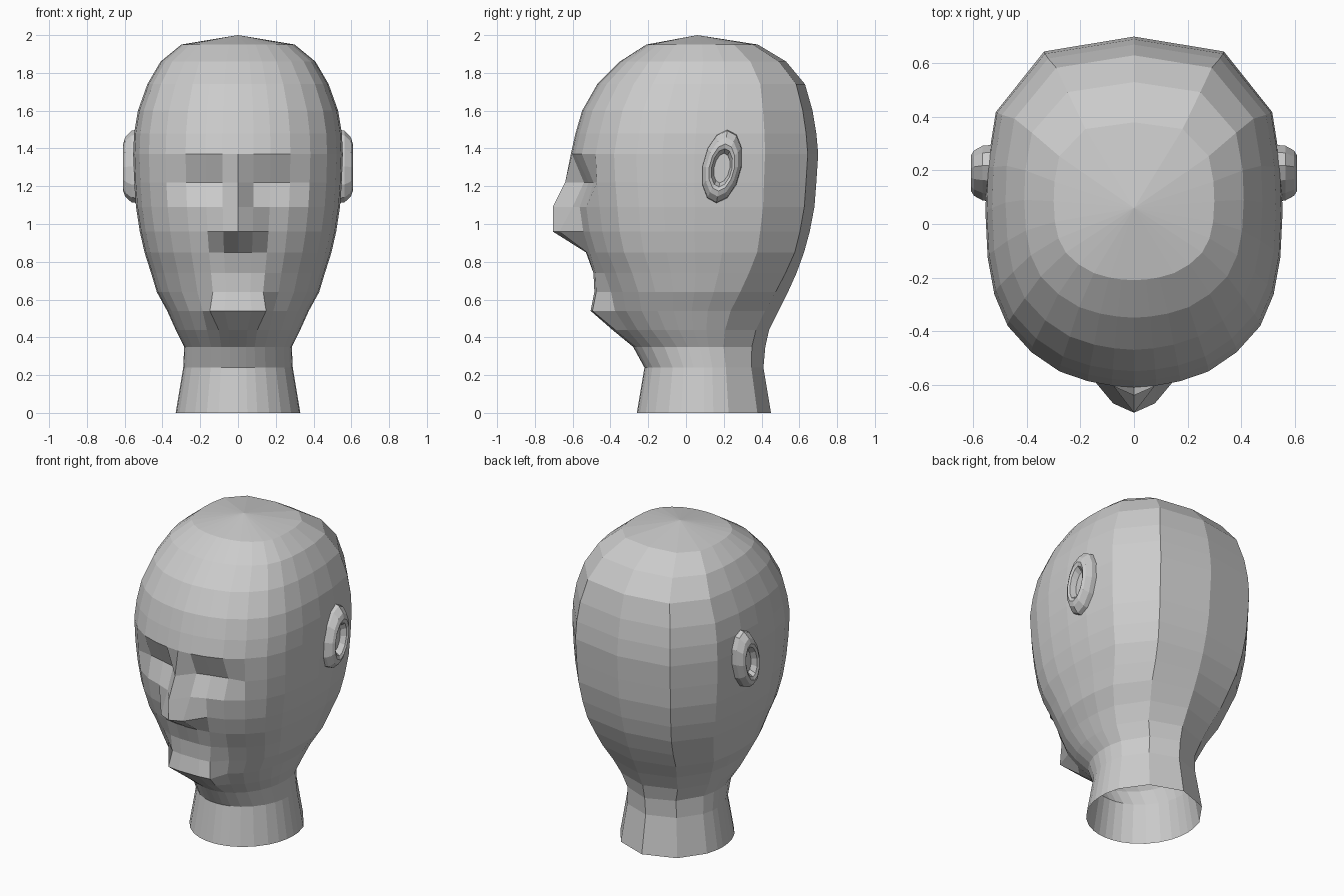
import bpy, bmesh, math

cube = bpy.data.objects.get("Cube")
if cube:
    bpy.data.objects.remove(cube, do_unlink=True)

grey = bpy.data.materials.new("plain_grey")
grey.use_nodes = True
grey.diffuse_color = (0.6, 0.6, 0.6, 1)
bsdf = next(n for n in grey.node_tree.nodes if n.type == 'BSDF_PRINCIPLED')
bsdf.inputs["Base Color"].default_value = (0.6, 0.6, 0.6, 1)


def make_object(name, bm):
    """Turn a half mesh into a flat-shaded object mirrored across x."""
    mesh = bpy.data.meshes.new(name)
    bm.to_mesh(mesh)
    bm.free()
    mesh.materials.append(grey)
    obj = bpy.data.objects.new(name, mesh)
    bpy.context.collection.objects.link(obj)
    mirror = obj.modifiers.new("mirror", 'MIRROR')
    mirror.use_clip = True
    mirror.merge_threshold = 0.0005
    return obj


def bridge(bm, lower, upper, closed=False):
    count = len(lower)
    for i in range(count if closed else count - 1):
        j = (i + 1) % count
        bm.faces.new((lower[i], lower[j], upper[j], upper[i]))


# Half outline of the skull, from the face round to the back
OUTLINE = [(0, -1), (.15, -.99), (.31, -.965), (.5, -.91), (.69, -.8), (.85, -.65),
           (.94, -.47), (.985, -.26), (1, 0), (.99, .25), (.93, .57), (.605, .915), (0, 1)]

# Rings: height, half width, front y, back y, roundness (neck) to squareness (skull)
RINGS = [(0, .33, -.26, .45, 0), (.24, .29, -.22, .41, 0), (.35, .285, -.28, .42, 0),
         (.44, .33, -.36, .44, .25), (.54, .375, -.43, .49, .4), (.64, .43, -.45, .54, .6),
         (.74, .46, -.485, .585, .8), (.85, .495, -.53, .625, 1), (.96, .52, -.565, .655, 1),
         (1.09, .54, -.585, .68, 1), (1.22, .55, -.6, .69, 1), (1.37, .555, -.61, .7, 1),
         (1.48, .55, -.585, .69, 1), (1.6, .53, -.55, .67, 1), (1.74, .48, -.47, .63, 1),
         (1.86, .41, -.35, .53, 1), (1.95, .3, -.21, .38, 1)]

# Sculpted depth of the columns nearest the middle of the face
FACE = {.44: [-.39, -.39, -.375],            # under the chin
        .54: [-.505, -.505, -.495],          # chin
        .64: [-.485, -.485, -.475],          # below the lips
        .74: [-.49, -.49, -.48],             # mouth
        .96: [-.705, -.67],                  # nose tip and nostrils
        1.09: [-.705, -.6],                  # nose ridge
        1.22: [-.64, -.54, -.515, -.49]}     # bridge and eye hollows

# Head and neck, open at the bottom
bm = bmesh.new()
rows = []
for z, half, front, back, square in RINGS:
    middle, depth = (front + back) / 2, (back - front) / 2
    row = []
    for col, (u, v) in enumerate(OUTLINE):
        circle = math.copysign(math.sqrt(1 - u * u), v)
        x = half * u
        y = middle + depth * (circle + (v - circle) * square)
        sculpt = FACE.get(z, [])
        if col < len(sculpt):
            y = sculpt[col]
            if z == .54:
                x *= 1.28                    # broad chin edge
        row.append(bm.verts.new((x, y, z)))
    rows.append(row)
for lower, upper in zip(rows, rows[1:]):
    bridge(bm, lower, upper)
crown = bm.verts.new((0, .06, 2))
for a, b in zip(rows[-1], rows[-1][1:]):
    bm.faces.new((a, b, crown))
make_object("head", bm)

# Ears: slanted oval rims with a hollow, as (x, scale) steps
bm = bmesh.new()
SIDES = 12
loops = []
for x, scale in [(.53, 1), (.565, .97), (.598, .8), (.608, .64), (.6, .52), (.565, .4)]:
    loop = []
    for i in range(SIDES):
        angle = math.tau * i / SIDES
        rise = .195 * scale * math.sin(angle)
        y = .19 + .105 * scale * math.cos(angle) + .15 * rise
        loop.append(bm.verts.new((x, y, 1.305 + rise - .015 * (1 - scale))))
    loops.append(loop)
for lower, upper in zip(loops, loops[1:]):
    bridge(bm, lower, upper, closed=True)
bm.faces.new(loops[-1])
make_object("ears", bm)
